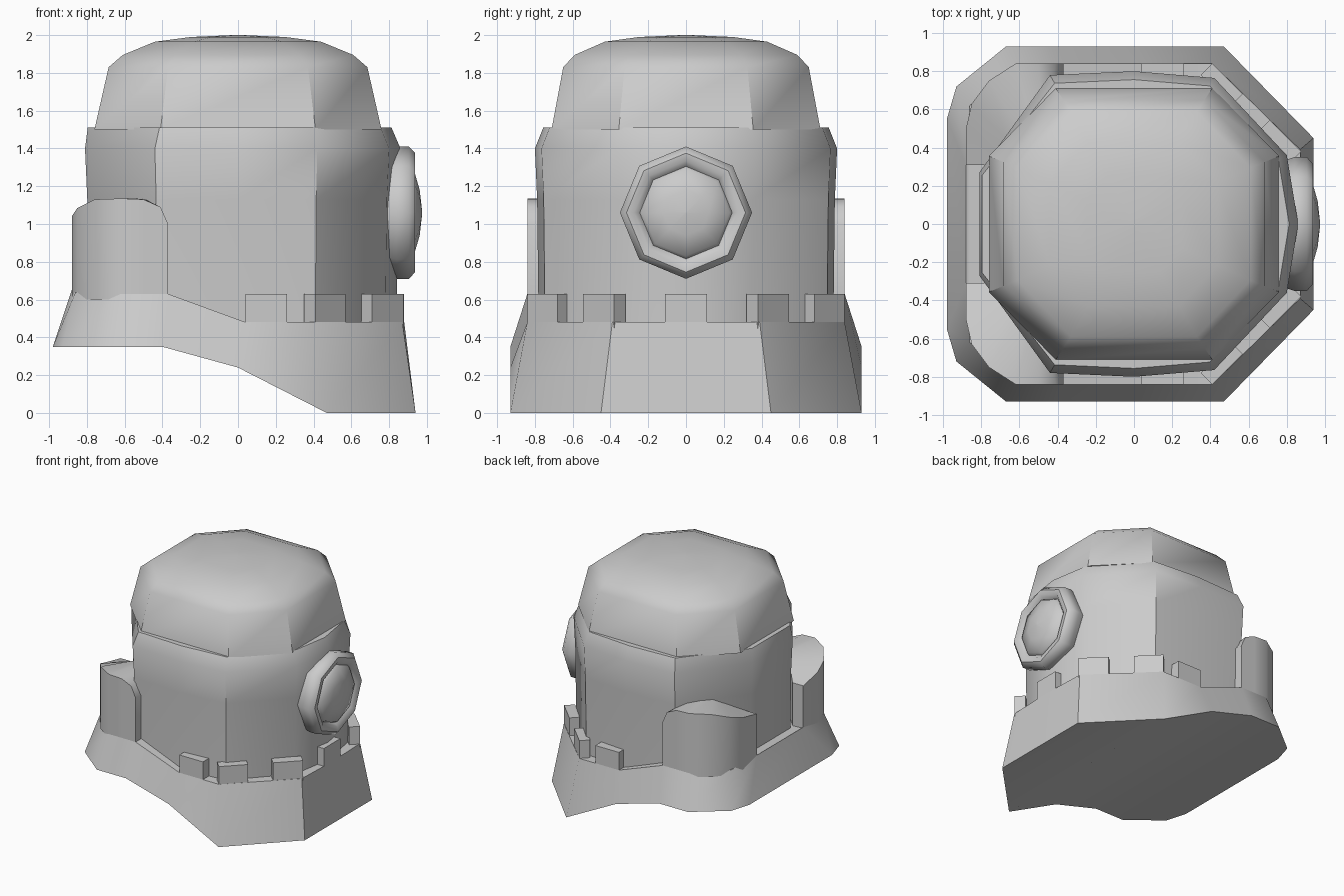
import bpy, bmesh, math

if "Cube" in bpy.data.objects:
    bpy.data.objects.remove(bpy.data.objects["Cube"])


def finish(name, verts, faces, angle=40):
    bm = bmesh.new()
    vs = [bm.verts.new(v) for v in verts]
    for f in faces:
        bm.faces.new([vs[i] for i in f])
    bmesh.ops.remove_doubles(bm, verts=bm.verts, dist=1e-4)
    bmesh.ops.recalc_face_normals(bm, faces=bm.faces)
    me = bpy.data.meshes.new(name)
    bm.to_mesh(me)
    bm.free()
    ob = bpy.data.objects.new(name, me)
    bpy.context.collection.objects.link(ob)
    bpy.ops.object.select_all(action='DESELECT')
    ob.select_set(True)
    bpy.context.view_layer.objects.active = ob
    bpy.ops.object.shade_smooth_by_angle(angle=math.radians(angle))
    return ob


def mirrored(half):
    """Close a half outline (y >= 0) with its mirror image."""
    return half + [(x, -y, z) for x, y, z in reversed(half)]


def loft(name, rings, angle=40, strips=True):
    """Skin between rings; ends are closed with strips across the outline."""
    n, m = len(rings[0]), len(rings)
    verts = [v for r in rings for v in r]
    faces = [(k*n + i, k*n + (i+1) % n, (k+1)*n + (i+1) % n, (k+1)*n + i)
             for k in range(m - 1) for i in range(n)]
    for base in (0, (m - 1)*n):
        if strips:
            faces += [tuple(base + j for j in (i, i+1, n-2-i, n-1-i))
                      for i in range(n//2 - 1)]
        else:
            faces.append(tuple(range(base, base + n)))
    return finish(name, verts, faces, angle)


# Main drum
plan = [(.86, 0), (.80, .36), (.42, .765), (0, .80), (-.44, .78), (-.81, .27)]
drum = []
for z, s in ((.45, .975), (1.13, .985), (1.40, 1), (1.51, .945)):
    drum.append(mirrored([(x*s + (-.03 if z > 1.5 and x < -.8 else 0), y*s, z)
                          for x, y in plan]))
loft("drum", drum)

# Domed octagonal lid
lid = []
for z, a, b in ((1.50, .76, .712), (1.83, .685, .65), (1.895, .61, .59),
                (1.965, .44, .43), (1.99, .25, .25), (2.0, .03, .03)):
    lid.append(mirrored([(a, b*.5, z), (a*.54, b, z),
                         (-a*.54, b, z), (-a, b*.5, z)]))
loft("lid", lid)

# Flared skirt with a stepped, sloping underside
top = [(.88, .11, .48), (.87, .39, .48), (.41, .84, .48), (.04, .84, .48),
       (-.37, .84, .63), (-.62, .84, .63), (-.86, .62, .64), (-.88, .31, .65)]
bottom = [(.94, .14, 0), (.94, .45, 0), (.47, .93, 0), (0, .93, .24),
          (-.40, .93, .35), (-.67, .93, .35), (-.93, .72, .35), (-.98, .55, .35)]
loft("skirt", [mirrored(bottom), mirrored(top)])


# Battlement teeth: outer edge p to q, extruded inward
def tooth(name, p, q, inward):
    dx, dy = inward
    base = [p, q, (q[0]+dx, q[1]+dy), (p[0]+dx, p[1]+dy)]
    loft(name, [[(x, y, z) for x, y in base] for z in (.42, .63)],
         angle=30, strips=False)


tooth("front_tooth", (.88, -.11), (.88, .11), (-.09, 0))
for s, side in ((1, "rear"), (-1, "near")):
    tooth(side + "_side_tooth", (.04, s*.84), (.26, s*.84), (0, -s*.09))
    tooth(side + "_diagonal_tooth", (.41, s*.84), (.57, s*.68), (-.06, -s*.06))
    tooth(side + "_corner_tooth", (.71, s*.545), (.875, s*.38), (-.06, -s*.06))

    # Tall corner guards, outer face wrapped round the corner
    outer = [(-.37, .84, 1.0), (-.41, .84, 1.09), (-.50, .84, 1.13),
             (-.62, .84, 1.135), (-.76, .75, 1.13), (-.85, .63, 1.085),
             (-.88, .50, 1.04), (-.88, .31, 1.0)]
    n = len(outer)
    cols = []
    for i, (x, y, z) in enumerate(outer):
        t = i/(n - 1)
        ix, iy = -.37 - .41*t, .76 - .45*t
        cols += [(x, s*y, .60), (x, s*y, z), (ix, s*iy, z), (ix, s*iy, .60)]
    faces = [(4*i + j, 4*i + (j+1) % 4, 4*i + 4 + (j+1) % 4, 4*i + 4 + j)
             for i in range(n - 1) for j in range(4)]
    faces += [(0, 1, 2, 3), tuple(4*(n-1) + j for j in range(4))]
    finish(side + "_corner_guard", cols, faces)

# Eight-sided porthole: rim, groove and shallow lens
profile = [(.33, .78), (.35, .84), (.35, .905), (.315, .938), (.275, .935),
           (.245, .905), (.23, .93), (.12, .962), (.005, .975)]
rings = [[(x, r*math.sin(i*math.pi/4), 1.06 + r*math.cos(i*math.pi/4))
          for i in range(8)] for r, x in profile]
loft("porthole", rings, angle=50, strips=False)
